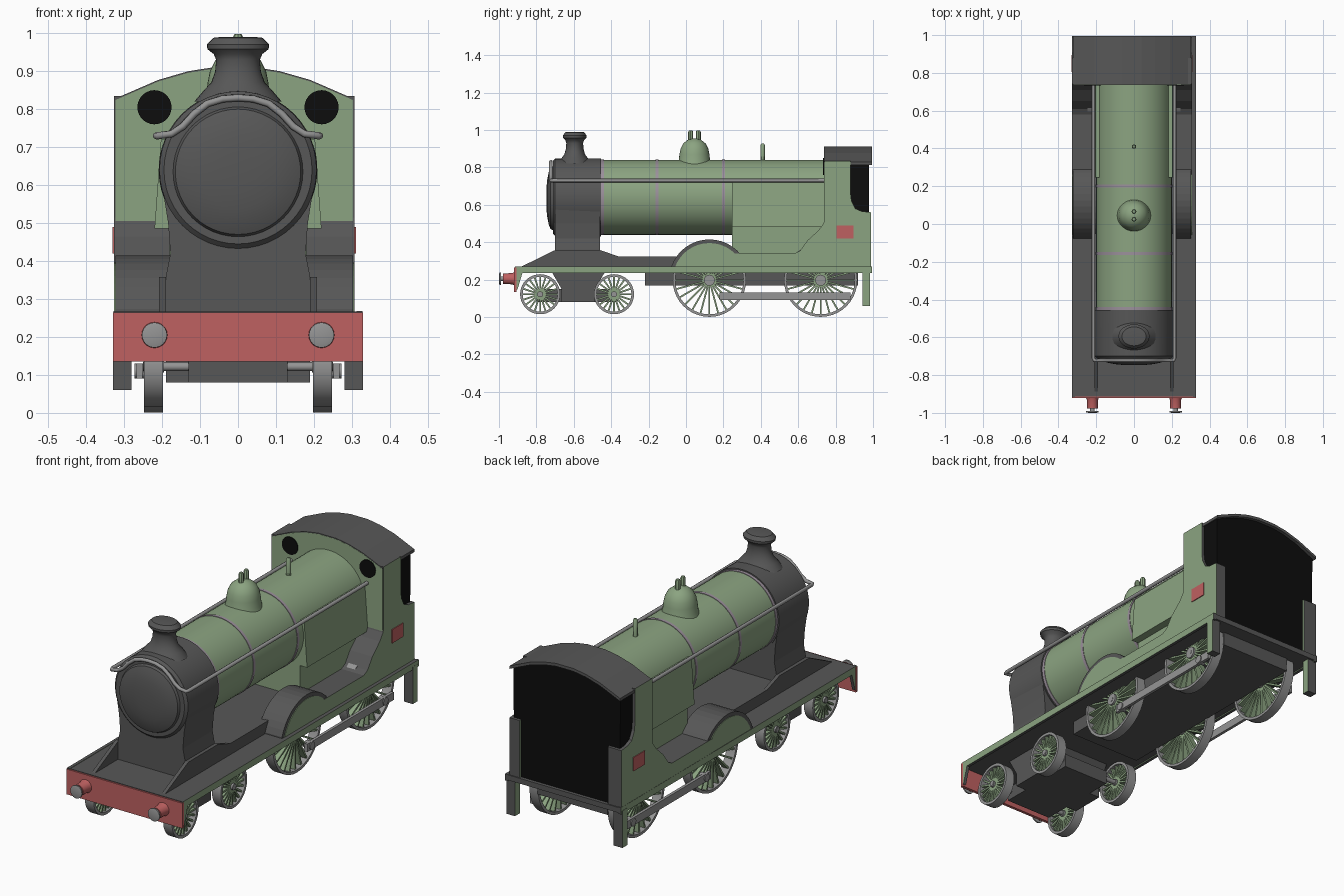
import bpy, bmesh, math
from mathutils import Vector, Matrix

if "Cube" in bpy.data.objects:
    bpy.data.objects.remove(bpy.data.objects["Cube"])


def material(name, rgb):
    m = bpy.data.materials.new(name)
    m.diffuse_color = (*rgb, 1)
    m.use_nodes = True
    m.node_tree.nodes["Principled BSDF"].inputs["Base Color"].default_value = m.diffuse_color
    return m


GREEN = material("soft green", (0.26, 0.37, 0.22))
DARK = material("dark grey", (0.095, 0.095, 0.095))
RED = material("buffer red", (0.52, 0.12, 0.12))
STEEL = material("steel grey", (0.30, 0.30, 0.30))
BAND = material("band mauve", (0.33, 0.28, 0.33))
BLACK = material("black", (0.004, 0.004, 0.004))


def finish(bm, name, mats, rule=None, smooth=False):
    bmesh.ops.recalc_face_normals(bm, faces=bm.faces)
    if rule:
        for f in bm.faces:
            f.material_index = rule(f)
    me = bpy.data.meshes.new(name)
    bm.to_mesh(me)
    bm.free()
    ob = bpy.data.objects.new(name, me)
    bpy.context.collection.objects.link(ob)
    for m in mats:
        me.materials.append(m)
    if smooth:
        bpy.ops.object.select_all(action='DESELECT')
        ob.select_set(True)
        bpy.context.view_layer.objects.active = ob
        bpy.ops.object.shade_smooth_by_angle(angle=math.radians(35))
    return ob


def prism(name, pts, a, b, axis, mats, rule=None):
    """Extrude a (y,z) profile along x, or an (x,z) profile along y."""
    bm = bmesh.new()
    put = (lambda p, t: (t, p[0], p[1])) if axis == 'x' else (lambda p, t: (p[0], t, p[1]))
    f = bm.faces.new([bm.verts.new(put(p, a)) for p in pts])
    new = bmesh.ops.extrude_face_region(bm, geom=[f])["geom"]
    step = Vector(put((0, 0), b - a))
    bmesh.ops.translate(bm, vec=step, verts=[v for v in new if isinstance(v, bmesh.types.BMVert)])
    return finish(bm, name, mats, rule)


def box(name, x, y, z, mat):
    return prism(name, [(y[0], z[0]), (y[1], z[0]), (y[1], z[1]), (y[0], z[1])], x[0], x[1], 'x', [mat])


def spin(bm, prof, axis, center, n, closed=False):
    """Turn (radius, distance) points round an axis."""
    rings = []
    for r, d in prof:
        ring = []
        for i in range(n):
            t = 2 * math.pi * i / n
            u, v = r * math.cos(t), r * math.sin(t)
            co = {'x': (d, u, v), 'y': (u, d, v), 'z': (u, v, d)}[axis]
            ring.append(bm.verts.new(Vector(co) + Vector(center)))
        rings.append(ring)
    pairs = list(zip(rings, rings[1:])) + ([(rings[-1], rings[0])] if closed else [])
    for p, q in pairs:
        for i in range(n):
            bm.faces.new((p[i], p[(i + 1) % n], q[(i + 1) % n], q[i]))
    if not closed:
        bm.faces.new(rings[0])
        bm.faces.new(rings[-1])


def lathe(name, prof, axis, center, mat, n=32):
    bm = bmesh.new()
    spin(bm, prof, axis, center, n)
    return finish(bm, name, [mat], smooth=True)


def side_green(f):  # outer sides green, every other face dark
    return 0 if abs(f.normal.x) > 0.9 else 1


# Boiler, bands and smokebox
BZ = 0.64
lathe("boiler", [(0.2, -0.47), (0.2, 0.75)], 'y', (0, 0, BZ), GREEN, 48)
for y in (-0.447, -0.155, 0.2):
    lathe("boiler_band", [(0.2025, y - 0.008), (0.2025, y + 0.008)], 'y', (0, 0, BZ), BAND, 48)
lathe("smokebox", [(0.195, -0.712), (0.207, -0.70), (0.209, -0.455)], 'y', (0, 0, BZ), DARK, 48)
lathe("smokebox_door", [(0.05, -0.747), (0.1, -0.742), (0.14, -0.734), (0.165, -0.724), (0.172, -0.71)],
      'y', (0, 0, BZ - 0.005), DARK, 48)
half = [(0.195, 0.26), (0.19, 0.36), (0.178, 0.42), (0.184, 0.5), (0.2, 0.6)]
prism("smokebox_saddle", half + [(-x, z) for x, z in reversed(half)], -0.70, -0.46, 'y', [DARK])

# Chimney (wider than long), dome, valves and whistle
chimney = lathe("chimney", [(0.09, -0.03), (0.07, 0), (0.055, 0.02), (0.047, 0.05), (0.045, 0.08), (0.05, 0.095),
                            (0.063, 0.108), (0.064, 0.12), (0.058, 0.128), (0.05, 0.138), (0.036, 0.14)],
                'z', (0, 0, 0), DARK)
chimney.scale.x = 1.28
chimney.location = (0, -0.595, 0.85)
lathe("dome", [(0.092, 0.81), (0.084, 0.835), (0.08, 0.87), (0.074, 0.9), (0.06, 0.928), (0.035, 0.948), (0.01, 0.955)],
      'z', (0, 0.045, 0), GREEN)
for y in (0.025, 0.066):
    lathe("safety_valve", [(0.013, 0.93), (0.013, 0.99), (0.009, 0.998)], 'z', (0, y, 0), GREEN, 8)
lathe("whistle", [(0.012, 0.83), (0.012, 0.92), (0.007, 0.928)], 'z', (0, 0.41, 0), GREEN, 10)

# Handrail: down both sides and over the smokebox front
arm = [(0.215, 0.745, 0.73), (0.215, -0.71, 0.73), (0.21, -0.722, 0.73), (0.175, -0.722, 0.735), (0.145, -0.722, 0.755),
       (0.115, -0.722, 0.788), (0.08, -0.722, 0.815), (0.04, -0.722, 0.827)]
path = arm + [(0, -0.722, 0.83)] + [(-x, y, z) for x, y, z in reversed(arm)]
cu = bpy.data.curves.new("handrail", 'CURVE')
cu.dimensions = '3D'
cu.bevel_depth = 0.0095
cu.bevel_resolution = 2
cu.use_fill_caps = True
sp = cu.splines.new('POLY')
sp.points.add(len(path) - 1)
for p, co in zip(sp.points, path):
    p.co = (*co, 1)
cu.materials.append(STEEL)
bpy.context.collection.objects.link(bpy.data.objects.new("handrail", cu))

# Firebox: wide upper casing on a narrower base
prism("firebox_casing", [(-0.22, 0.485), (0.22, 0.485), (0.203, 0.72), (-0.203, 0.72)], 0.245, 0.745, 'y', [GREEN])
box("firebox_base", (-0.18, 0.18), (0.245, 0.745), (0.26, 0.49), GREEN)

# Deck, valances, buffer beam and frames
box("running_board", (-0.325, 0.325), (-0.912, 0.995), (0.24, 0.267), DARK)
box("buffer_beam", (-0.329, 0.329), (-0.92, -0.905), (0.135, 0.264), RED)
box("middle_frame", (-0.2, 0.2), (-0.22, 0.92), (0.17, 0.245), DARK)
box("boiler_frame", (-0.19, 0.19), (-0.46, 0.3), (0.26, 0.322), DARK)
for s in (-1, 1):
    prism("valance", [(-0.915, 0.135), (-0.9, 0.15), (-0.875, 0.235), (0.995, 0.235), (0.995, 0.269), (-0.915, 0.269)],
          s * 0.312, s * 0.328, 'x', [GREEN, DARK], side_green)
    prism("frame_plate", [(-0.9, 0.26), (-0.70, 0.358), (-0.46, 0.358), (-0.36, 0.324), (0.0, 0.324), (0.0, 0.26)],
          s * 0.19, s * 0.208, 'x', [DARK])
    prism("rear_step", [(0.945, 0.06), (0.985, 0.06), (0.985, 0.25), (0.945, 0.25)],
          s * 0.28, s * 0.329, 'x', [GREEN, DARK], side_green)
    # Buffers
    lathe("buffer_housing", [(0.036, -0.915), (0.03, -0.93), (0.028, -0.978)], 'y', (s * 0.22, 0, 0.205), RED, 20)
    lathe("buffer_shaft", [(0.012, -0.97), (0.012, -0.995)], 'y', (s * 0.22, 0, 0.205), STEEL, 12)
    lathe("buffer_head", [(0.033, -0.99), (0.033, -0.997), (0.022, -1.0)], 'y', (s * 0.22, 0, 0.205), STEEL, 24)

# Splashers, side sheets and cab sides
CX = -0.01
for s in (-1, 1):
    out = s * 0.313 + CX
    inner = s * 0.17
    arc = [(0.125 + 0.215 * math.cos(t), 0.2 + 0.215 * math.sin(t))
           for t in [math.radians(20 + 140 * i / 16) for i in range(17)]]
    prism("splasher", arc + [(-0.077, 0.25), (0.327, 0.25)], inner, out, 'x', [DARK])
    face = [(0.125 + (y - 0.125) * 0.91, 0.2 + (z - 0.2) * 0.91) for y, z in arc]
    prism("splasher_face", face + [(-0.058, 0.25), (0.308, 0.25)], out - s * 0.01, out + s * 0.003, 'x', [GREEN])
    prism("side_sheet", [(0.25, 0.25), (0.25, 0.34), (0.58, 0.34), (0.61, 0.355), (0.65, 0.41), (0.71, 0.465),
                         (0.735, 0.5), (0.742, 0.52), (0.742, 0.25)], inner, out + s * 0.004, 'x',
          [GREEN, DARK], side_green)
    prism("cab_side", [(0.74, 0.25), (0.99, 0.25), (0.99, 0.56), (0.94, 0.565), (0.905, 0.58), (0.885, 0.62),
                       (0.88, 0.66), (0.88, 0.835), (0.74, 0.835)], s * 0.25, out + s * 0.004, 'x',
          [GREEN, DARK], side_green)
    plate = out + s * 0.008
    box("side_plate", (out, plate), (0.805, 0.896), (0.42, 0.49), RED)
    # Round cab window
    lathe("cab_window", [(0.045, 0.733), (0.045, 0.74)], 'y', (s * 0.22, 0, 0.805), BLACK, 28)

# Cab front, roof and dark interior
top = [(-0.313, 0.828), (-0.2, 0.877), (-0.12, 0.9), (-0.05, 0.911), (0.05, 0.911), (0.12, 0.9), (0.2, 0.877), (0.313, 0.828)]
top = [(x + CX, z) for x, z in top]
prism("cab_front", [(top[0][0], 0.25)] + [(x, z - 0.004) for x, z in top] + [(top[-1][0], 0.25)],
      0.737, 0.752, 'y', [GREEN])
prism("cab_roof", top + [(x, z - 0.015) for x, z in reversed(top)], 0.738, 0.995, 'y', [DARK])
prism("cab_interior", [(top[0][0] + 0.015, 0.26)] + [(x * 0.97, z - 0.012) for x, z in top] + [(top[-1][0] - 0.015, 0.26)],
      0.75, 0.978, 'y', [BLACK])


# Spoked wheels: steel rim and hub, green spokes
def wheel(name, s, y, z, r, spokes):
    bm = bmesh.new()
    x = s * 0.222
    w = 0.025
    spin(bm, [(r, -w), (r, w), (r - 0.014, w), (r - 0.014, -w)], 'x', (x, y, z), 40, True)
    spin(bm, [(r * 0.15, -w - 0.002), (r * 0.15, w + 0.002)], 'x', (x, y, z), 16)
    steel = len(bm.faces)
    for i in range(spokes):
        rot = Matrix.Rotation(2 * math.pi * i / spokes, 4, 'X')
        m = (Matrix.Translation((x, y, z)) @ rot @ Matrix.Translation((0, 0, r * 0.52))
             @ Matrix.Diagonal((0.034, 0.009, r * 0.84, 1)))
        bmesh.ops.create_cube(bm, size=1, matrix=m)
    bm.faces.ensure_lookup_table()
    bm.faces.index_update()
    finish(bm, name, [STEEL, GREEN], lambda f: 0 if f.index < steel else 1, smooth=True)


for s in (-1, 1):
    for y in (-0.78, -0.385):
        wheel("leading_wheel", s, y, 0.122, 0.107, 20)
    for y in (0.125, 0.72):
        wheel("driving_wheel", s, y, 0.197, 0.196, 24)
        lathe("crank_pin", [(0.02, s * 0.235), (0.02, s * 0.272)], 'x', (0, y + 0.09, 0.11), STEEL, 12)
    box("coupling_rod", (s * 0.252, s * 0.267), (0.18, 0.88), (0.09, 0.13), STEEL)
for y, z in ((-0.78, 0.122), (-0.385, 0.122), (0.125, 0.197), (0.72, 0.197)):
    lathe("axle", [(0.012, -0.25), (0.012, 0.25)], 'x', (0, y, z), STEEL, 12)

# Leading truck
box("truck_block", (-0.19, 0.19), (-0.665, -0.49), (0.08, 0.165), DARK)
box("truck_frame", (-0.13, 0.13), (-0.80, -0.365), (0.08, 0.15), DARK)
prism("truck_bolster", [(-0.665, 0.15), (-0.49, 0.15), (-0.43, 0.245), (-0.72, 0.245)], -0.19, 0.19, 'x', [DARK])
